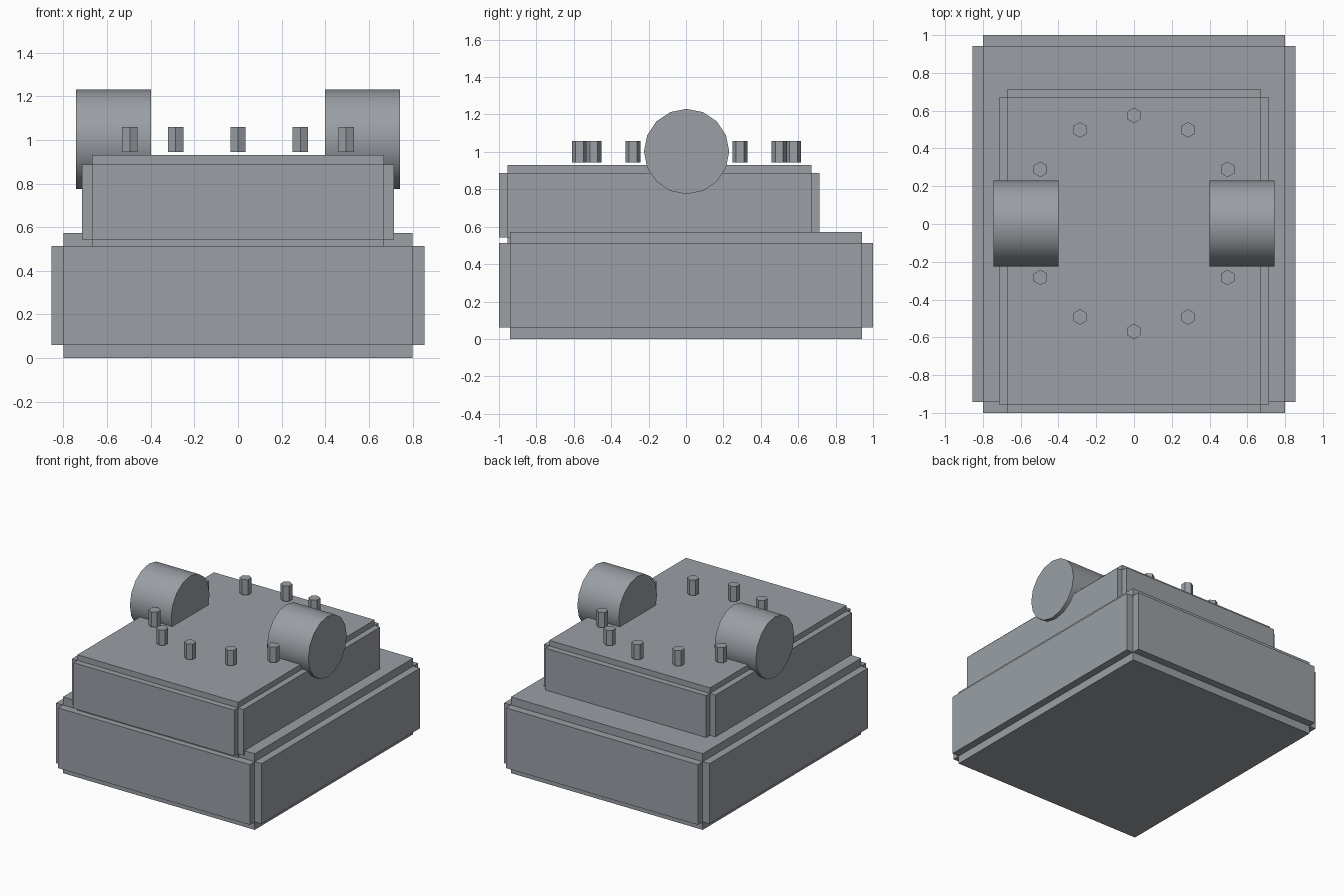
import bpy, bmesh, math
from mathutils import Matrix, Vector

if "Cube" in bpy.data.objects:
    bpy.data.objects.remove(bpy.data.objects["Cube"])

grey = bpy.data.materials.new("slate_grey")
grey.diffuse_color = (0.325, 0.35, 0.378, 1)
grey.use_nodes = True
grey.node_tree.nodes["Principled BSDF"].inputs["Base Color"].default_value = grey.diffuse_color


def finish(name, bm):
    mesh = bpy.data.meshes.new(name)
    bm.to_mesh(mesh)
    bm.free()
    mesh.materials.append(grey)
    obj = bpy.data.objects.new(name, mesh)
    bpy.context.collection.objects.link(obj)
    return obj


def stepped_box(name, lo, hi, step):
    """Box with notched edges: three boxes, each at full size along one axis only."""
    lo, hi = Vector(lo), Vector(hi)
    bm = bmesh.new()
    for axis in range(3):
        size, inset = hi - lo, Vector(step) * 2
        inset[axis] = 0
        m = Matrix.Translation((lo + hi) / 2) @ Matrix.Diagonal((*(size - inset), 1))
        bmesh.ops.create_cube(bm, size=1, matrix=m)
    return finish(name, bm)


def cylinder(name, centre, radius, depth, sides, rotation):
    bm = bmesh.new()
    bmesh.ops.create_cone(bm, cap_ends=True, segments=sides, radius1=radius,
                          radius2=radius, depth=depth,
                          matrix=Matrix.Translation(centre) @ rotation)
    return finish(name, bm)


# Stacked body blocks
stepped_box("base_block", (-0.855, -1, 0), (0.855, 1, 0.573), (0.056, 0.058, 0.06))
stepped_box("upper_block", (-0.714, -1, 0.501), (0.714, 0.715, 0.93), (0.045, 0.045, 0.042))

# Side drums, lying along x
turn = Matrix.Rotation(math.pi / 2, 4, 'Y')
for label, side in (("left", -1), ("right", 1)):
    drum = cylinder(label + "_drum", (side * 0.571, 0.003, 1.002), 0.228, 0.344, 16, turn)
    bpy.ops.object.select_all(action='DESELECT')
    drum.select_set(True)
    bpy.context.view_layer.objects.active = drum
    bpy.ops.object.shade_smooth_by_angle(angle=math.radians(35))

# Ring of hexagonal pegs hovering just above the top (two sit inside the drums)
for i in range(12):
    a = math.tau * i / 12
    cylinder(f"peg_{i + 1}", (0.572 * math.cos(a), 0.003 + 0.572 * math.sin(a), 1.001),
             0.041, 0.115, 6, Matrix.Identity(4))
